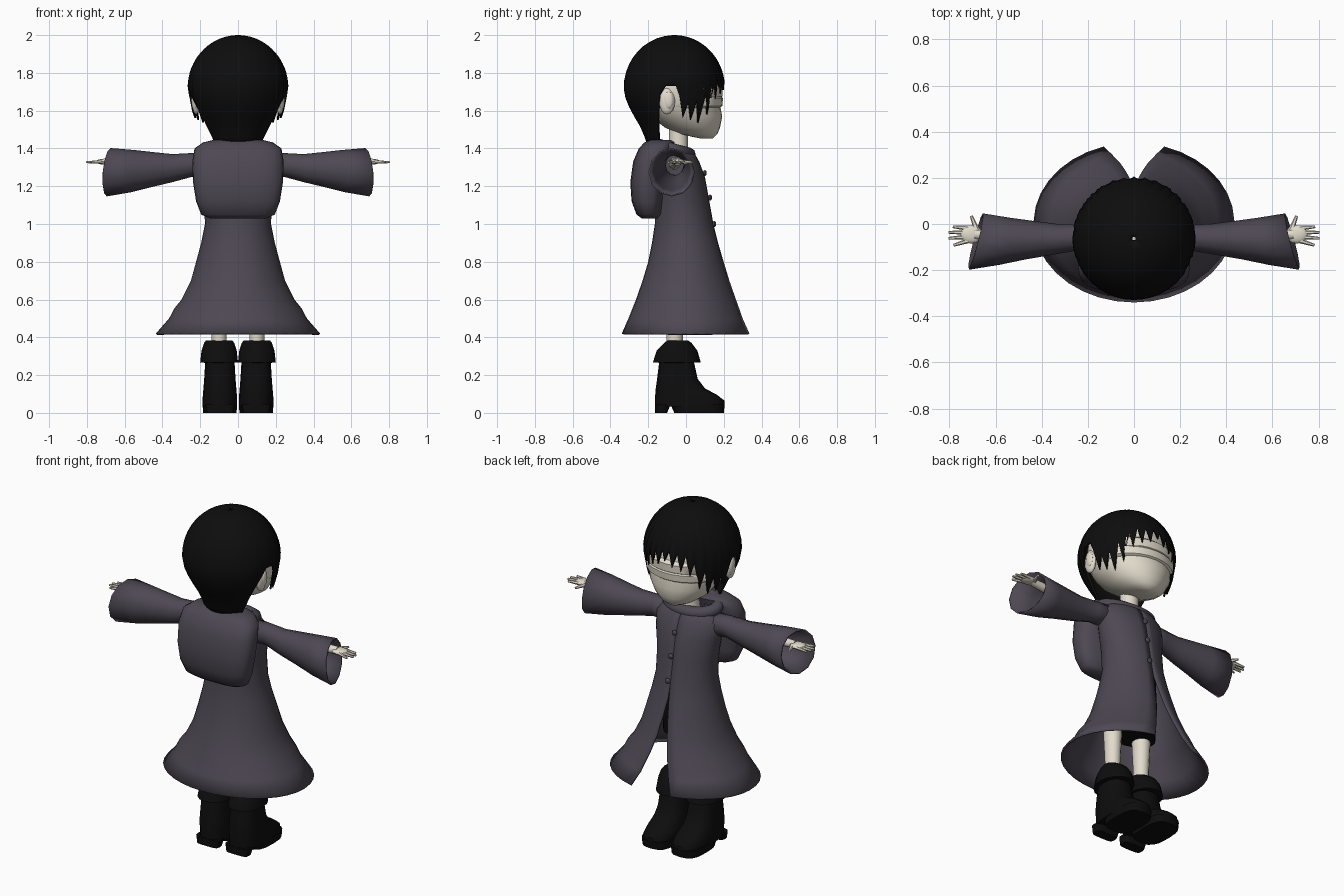
import bpy, bmesh, math
from mathutils import Vector

if "Cube" in bpy.data.objects:
    bpy.data.objects.remove(bpy.data.objects["Cube"])


def material(name, rgb):
    m = bpy.data.materials.new(name)
    m.diffuse_color = (*rgb, 1)
    m.use_nodes = True
    m.node_tree.nodes["Principled BSDF"].inputs["Base Color"].default_value = m.diffuse_color
    return m


BLACK = material("soft black", (0.004, 0.004, 0.004))
COAT = material("dusky violet cloth", (0.075, 0.064, 0.085))
SKIN = material("pale skin", (0.76, 0.71, 0.60))


def finish(name, bm, mat, mirror=False, thick=0, angle=40):
    bmesh.ops.recalc_face_normals(bm, faces=bm.faces)
    me = bpy.data.meshes.new(name)
    bm.to_mesh(me)
    bm.free()
    me.materials.append(mat)
    ob = bpy.data.objects.new(name, me)
    bpy.context.collection.objects.link(ob)
    bpy.ops.object.select_all(action='DESELECT')
    ob.select_set(True)
    bpy.context.view_layer.objects.active = ob
    bpy.ops.object.shade_smooth_by_angle(angle=math.radians(angle))
    if thick:
        s = ob.modifiers.new("thickness", 'SOLIDIFY')
        s.thickness, s.offset = thick, -1
    if mirror:
        ob.modifiers.new("mirror", 'MIRROR').use_mirror_merge = False
    return ob


def skin_rings(bm, rings, closed=True, caps=True):
    """Bridge equal-length loops of points with quads."""
    rows = [[bm.verts.new(p) for p in r] for r in rings]
    n = len(rows[0])
    for a, b in zip(rows, rows[1:]):
        for i in range(n if closed else n - 1):
            j = (i + 1) % n
            bm.faces.new((a[i], a[j], b[j], b[i]))
    if caps:
        bm.faces.new(rows[0])
        bm.faces.new(rows[-1])


def oval(a, p=2.0):
    """Unit superellipse point, angle 0 pointing to +y."""
    s, c = math.sin(a), math.cos(a)
    return (math.copysign(abs(s) ** (2 / p), s), math.copysign(abs(c) ** (2 / p), c))


def tower(name, rows, mat, n=20, p=2.0, cx=0, caps=True, **kw):
    """Vertical loft; rows are (z, back y, front y, half width)."""
    bm = bmesh.new()
    rings = []
    for z, y0, y1, rx in rows:
        pts = [oval(2 * math.pi * i / n, p) for i in range(n)]
        rings.append([(cx + rx * x, (y0 + y1) / 2 + (y1 - y0) / 2 * y, z) for x, y in pts])
    skin_rings(bm, rings, caps=caps)
    return finish(name, bm, mat, **kw)


def ball(bm, centre, size, u=14, v=8):
    r = bmesh.ops.create_uvsphere(bm, u_segments=u, v_segments=v, radius=1)
    for q in r['verts']:
        q.co = Vector(centre) + Vector([a * b for a, b in zip(q.co, size)])


def rod(bm, a, b, r0, r1, n=8):
    a, b = Vector(a), Vector(b)
    q = (b - a).to_track_quat('Z', 'Y')
    circle = [Vector((math.cos(t), math.sin(t), 0)) for t in (2 * math.pi * i / n for i in range(n))]
    skin_rings(bm, [[c + q @ (k * r) for k in circle] for c, r in ((a, r0), (b, r1))])


def lerp(table, x):
    if x <= table[0][0]:
        return table[0][1]
    for (x0, y0), (x1, y1) in zip(table, table[1:]):
        if x <= x1:
            return y0 + (y1 - y0) * (x - x0) / (x1 - x0)
    return table[-1][1]


# Head, neck and wrapped eyes
tower("head", [(1.452, .08, .14, .035), (1.475, -.03, .165, .10), (1.51, -.11, .18, .15),
               (1.57, -.19, .192, .195), (1.62, -.23, .182, .215), (1.70, -.27, .182, .235),
               (1.80, -.26, .16, .22), (1.90, -.2, .09, .14)], SKIN, n=28, angle=60)
tower("neck", [(1.33, -.10, .02, .06), (1.42, -.09, .01, .05), (1.52, -.09, .01, .05)], SKIN, n=14)
tower("lower_eye_wrap", [(1.615, -.2, .178, .212), (1.625, -.2, .192, .222), (1.665, -.2, .196, .228),
                         (1.68, -.2, .182, .225)], SKIN, n=28)
tower("upper_eye_wrap", [(1.665, -.2, .182, .224), (1.675, -.2, .193, .230), (1.72, -.2, .195, .236),
                         (1.735, -.2, .176, .225)], SKIN, n=28)
bm = bmesh.new()
ball(bm, (.222, -.10, 1.65), (.022, .042, .07))
ball(bm, (.236, -.092, 1.655), (.012, .026, .045))
finish("ears", bm, SKIN, mirror=True)

# Hair: a cap whose lower edge zigzags into locks (degrees from the face, height)
EDGE = [(0, 1.74), (5, 1.80), (10, 1.71), (16, 1.79), (21, 1.69), (27, 1.78), (32, 1.66), (37, 1.74),
        (44, 1.58), (50, 1.69), (56, 1.535), (62, 1.65), (68, 1.55), (73, 1.64), (79, 1.56),
        (84, 1.68), (88, 1.73), (100, 1.73), (107, 1.68), (115, 1.55), (125, 1.41), (180, 1.41)]
BACK = [(1.41, .52), (1.5, .64), (1.6, .86), (1.66, .96), (1.72, 1)]
FRONT = [(1.53, .84), (1.6, .93), (1.72, 1)]
degs = sorted([d for d, z in EDGE] + [94, 135, 145, 155, 165, 172])
degs += [360 - d for d in reversed(degs) if 0 < d < 180]
bm = bmesh.new()
rings = []
STEPS = 16
for k in range(STEPS + 1):
    t = max(k / STEPS, .01)
    ring = []
    for d in degs:
        side = min(d, 360 - d)
        zb = lerp(EDGE, side)
        z = 2 - (2 - zb) * (1 - math.cos(math.pi / 2 * t)) ** .9
        if z > 1.72:
            s = math.sqrt(max(0, 1 - ((z - 1.72) / .28) ** 2))
        else:
            s = lerp(BACK if side > 95 else FRONT, z)
        a = math.radians(d)
        ring.append((.267 * s * math.sin(a), -.062 + .268 * s * math.cos(a), z))
    rings.append(ring)
skin_rings(bm, rings, caps=False)
finish("hair", bm, BLACK, thick=.01, angle=60)

# Coat: flared shell that splits open below the buttons
COAT_ROWS = [(1.40, -.10, .02, .09), (1.375, -.13, .045, .165), (1.33, -.15, .07, .205), (1.25, -.16, .10, .20),
             (1.13, -.165, .122, .18), (1.0, -.165, .145, .175), (.9, -.18, .17, .195), (.8, -.20, .20, .222),
             (.7, -.23, .232, .25), (.6, -.265, .27, .30), (.55, -.285, .29, .34), (.5, -.305, .31, .365),
             (.42, -.34, .352, .435)]
bm = bmesh.new()
rings = []
for z, y0, y1, rx in COAT_ROWS:
    gap = math.radians(max(0, (.95 - z) / .53) * 17.5)
    ring = []
    for i in range(33):
        x, y = oval(gap + (2 * math.pi - 2 * gap) * i / 32)
        ring.append((rx * x, (y0 + y1) / 2 + (y1 - y0) / 2 * y, z))
    rings.append(ring)
skin_rings(bm, rings, closed=False, caps=False)
finish("coat", bm, COAT, thick=.01, angle=60)

# Buttons down the chest
bm = bmesh.new()
for x, y, z in ((.005, .10, 1.27), (.01, .128, 1.14), (.015, .15, 1.0)):
    ball(bm, (x, y, z), (.016, .01, .016), 8, 6)
finish("buttons", bm, COAT)

# Hood hanging behind, and rolled collar
tower("hood", [(1.03, -.235, -.15, .15), (1.05, -.262, -.13, .195), (1.12, -.288, -.12, .222),
               (1.22, -.295, -.11, .238), (1.33, -.28, -.09, .242), (1.40, -.25, -.07, .23),
               (1.432, -.22, -.06, .185), (1.445, -.19, -.08, .13)], COAT, n=28, p=2.8, angle=60)
bm = bmesh.new()
rings = []
for i in range(33):
    a = 2 * math.pi * i / 32
    sx, cy = oval(a)
    ring = []
    for j in range(10):
        b = 2 * math.pi * j / 10
        r = .036 * math.cos(b)
        ring.append(((.15 + r) * sx, -.07 + (.085 + r) * cy, 1.395 - .025 * cy + .035 * math.sin(b)))
    rings.append(ring)
skin_rings(bm, rings, caps=False)
bmesh.ops.remove_doubles(bm, verts=bm.verts, dist=1e-5)
finish("collar", bm, COAT, angle=60)

# Sleeves widening to slanted open cuffs: x, y centre, z centre, y radius, z radius
bm = bmesh.new()
rings = []
for x, cy, cz, ry, rz in ((.14, -.05, 1.31, .07, .062), (.24, -.06, 1.313, .055, .063),
                          (.35, -.067, 1.295, .068, .075), (.45, -.07, 1.288, .083, .092),
                          (.56, -.075, 1.28, .102, .112), (.685, -.076, 1.274, .122, .128)):
    ring = []
    for i in range(12):
        sy, sz = oval(2 * math.pi * i / 12)
        slant = (x - .14) / .545 * (-.03 * sy - .01 * sz)
        ring.append((x + slant, cy + ry * sy, cz + rz * sz))
    rings.append(ring)
skin_rings(bm, rings, caps=False)
finish("sleeves", bm, COAT, mirror=True, thick=.008, angle=60)

# Forearms and hands
bm = bmesh.new()
rod(bm, (.42, -.06, 1.32), (.69, -.045, 1.33), .032, .022, 10)
ball(bm, (.705, -.045, 1.33), (.048, .04, .016))
for y0, tip, y1 in ((-.018, .785, -.012), (-.037, .803, -.036), (-.056, .803, -.062), (-.073, .782, -.092)):
    rod(bm, (.72, y0, 1.33), (tip, y1, 1.327), .011, .006, 6)
rod(bm, (.68, -.03, 1.33), (.705, .035, 1.325), .014, .006, 6)
finish("hands", bm, SKIN, mirror=True)

# Shorts and legs
tower("shorts", [(.62, -.14, .06, .165), (.8, -.14, .08, .165), (1.0, -.13, .09, .14)], BLACK)
tower("legs", [(.28, -.10, -.02, .038), (.45, -.105, -.015, .042), (.75, -.12, .0, .055)],
      SKIN, n=14, cx=.1, mirror=True)

# Boots with turned-down cuffs, soles and heels
tower("boots", [(.035, -.165, .205, .092), (.065, -.165, .203, .092), (.095, -.163, .165, .09),
                (.13, -.16, .10, .087), (.18, -.153, .062, .083), (.30, -.138, .035, .076)],
      BLACK, n=16, p=2.6, cx=.096, mirror=True)
tower("boot_cuffs", [(.265, -.14, .03, .076), (.268, -.175, .078, .1), (.33, -.155, .06, .093),
                     (.37, -.115, .03, .08), (.383, -.10, .012, .07)], BLACK, n=16, cx=.1, mirror=True)
tower("boot_soles", [(0, -.062, .2, .088), (.045, -.082, .205, .092)], BLACK, n=16, p=3, cx=.096, mirror=True)
tower("boot_heels", [(0, -.163, -.10, .07), (.045, -.165, -.082, .078)], BLACK, n=16, p=4, cx=.096, mirror=True)
